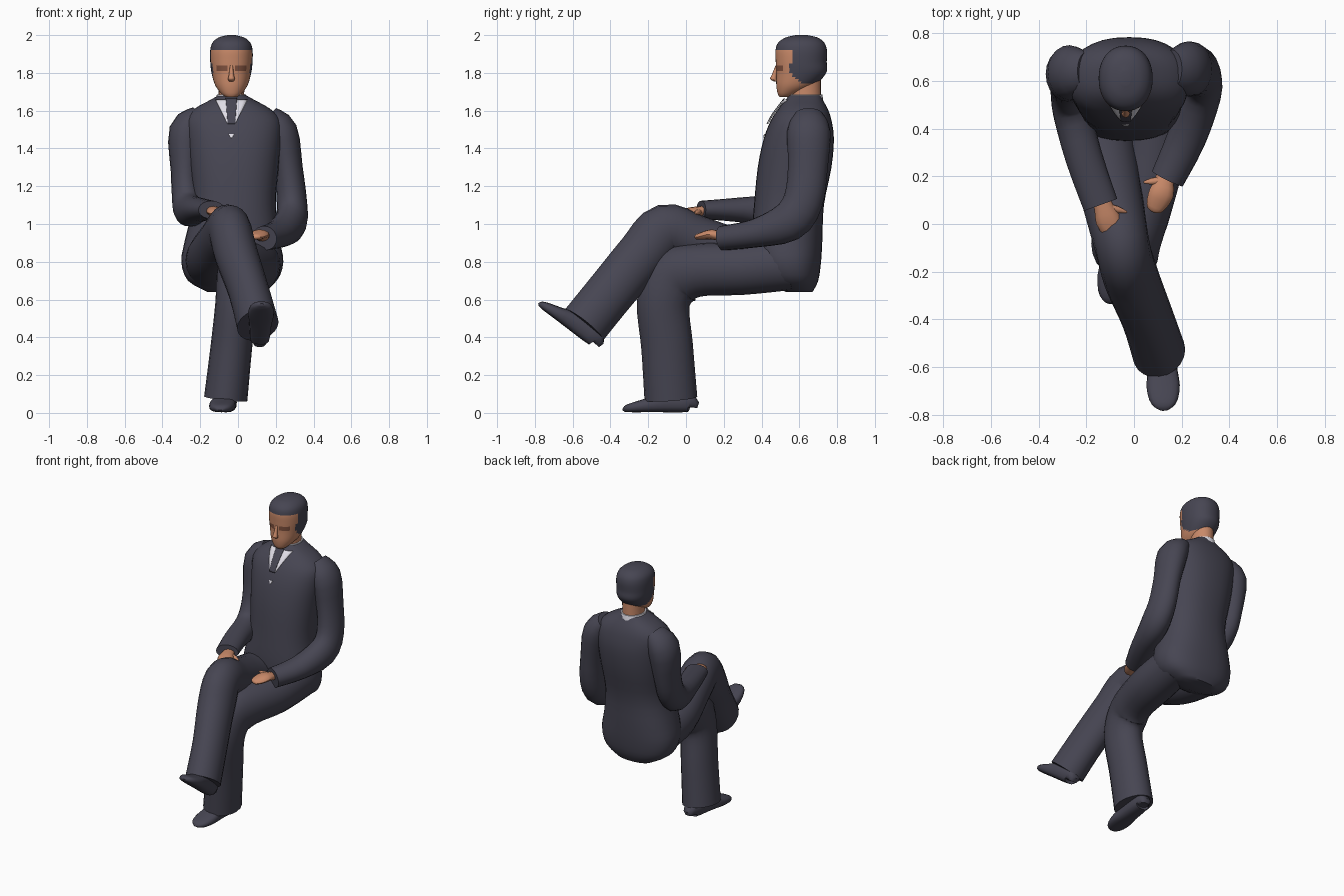
import bpy, bmesh, math
from mathutils import Vector
from mathutils.bvhtree import BVHTree

if "Cube" in bpy.data.objects:
    bpy.data.objects.remove(bpy.data.objects["Cube"])


def material(name, rgb):
    m = bpy.data.materials.new(name)
    m.diffuse_color = (*rgb, 1)
    m.use_nodes = True
    m.node_tree.nodes["Principled BSDF"].inputs["Base Color"].default_value = m.diffuse_color
    return m


SUIT = material("dark suit", (0.062, 0.06, 0.085))
SKIN = material("skin", (0.58, 0.25, 0.14))
WHITE = material("shirt white", (0.75, 0.73, 0.8))
BROWN = material("eye brown", (0.22, 0.085, 0.05))


def finish(name, bm, mats, angle=50):
    bmesh.ops.recalc_face_normals(bm, faces=bm.faces[:])
    me = bpy.data.meshes.new(name)
    bm.to_mesh(me)
    bm.free()
    for m in mats:
        me.materials.append(m)
    for p in me.polygons:
        p.use_smooth = True
    me.set_sharp_from_angle(angle=math.radians(angle))
    ob = bpy.data.objects.new(name, me)
    bpy.context.collection.objects.link(ob)
    return ob


def smooth_path(pts, steps):
    """Catmull-Rom through tuples of x, y, z, half width, half depth."""
    out = []
    for i in range(len(pts) - 1):
        a, b, c, d = (pts[max(i - 1, 0)], pts[i], pts[i + 1],
                      pts[min(i + 2, len(pts) - 1)])
        for s in range(steps):
            t = s / steps
            out.append([0.5 * (2 * q + (r - p) * t + (2 * p - 5 * q + 4 * r - w) * t * t
                               + (3 * q - p - 3 * r + w) * t ** 3)
                        for p, q, r, w in zip(a, b, c, d)])
    return out + [list(pts[-1])]


def loft(name, pts, mats, n=20, steps=3, level=False, power=1.0, rule=None):
    """Closed skin over elliptical rings; level keeps every ring horizontal."""
    path = smooth_path(pts, steps)
    bm = bmesh.new()
    rings = []
    for i, p in enumerate(path):
        c = Vector(p[:3])
        t = Vector(path[min(i + 1, len(path) - 1)][:3]) - Vector(path[max(i - 1, 0)][:3])
        t = Vector((0, 0, 1)) if level else t.normalized()
        u = Vector((1, 0, 0))
        u = (u - t * u.dot(t)).normalized()
        v = t.cross(u)
        ring = []
        for k in range(n):
            a = 2 * math.pi * k / n
            cs, sn = math.cos(a), math.sin(a)
            cs = math.copysign(abs(cs) ** power, cs)
            sn = math.copysign(abs(sn) ** power, sn)
            ring.append(bm.verts.new(c + u * cs * p[3] + v * sn * p[4]))
        rings.append(ring)
    for r, s in zip(rings, rings[1:]):
        for k in range(n):
            bm.faces.new((r[k], r[(k + 1) % n], s[(k + 1) % n], s[k]))
    bm.faces.new(rings[0])
    bm.faces.new(rings[-1])
    if rule:
        for f in bm.faces:
            f.material_index = rule(f.calc_center_median())
    return finish(name, bm, mats)


# Jacket body
jacket = loft("jacket", [
    (-.03, .60, .64, .13, .07), (-.03, .56, .70, .235, .14), (-.03, .54, .80, .27, .175),
    (-.03, .535, .92, .25, .187), (-.02, .545, 1.10, .22, .185), (-.02, .575, 1.30, .235, .195),
    (-.02, .597, 1.45, .25, .186), (-.025, .61, 1.55, .25, .16), (-.03, .62, 1.61, .20, .13),
    (-.03, .625, 1.655, .12, .10), (-.03, .63, 1.68, .075, .085)],
    [SUIT], n=32, level=True, power=.85)

# Sleeves
loft("right_sleeve", [
    (-.20, .64, 1.57, .06, .08), (-.27, .635, 1.49, .095, .115), (-.28, .605, 1.28, .076, .105),
    (-.275, .56, 1.15, .075, .10), (-.26, .47, 1.075, .08, .09),
    (-.21, .28, 1.075, .078, .065), (-.14, .08, 1.075, .074, .048)], [SUIT])
loft("left_sleeve", [
    (.16, .65, 1.57, .06, .08), (.225, .65, 1.49, .09, .115), (.265, .645, 1.30, .077, .105),
    (.285, .62, 1.12, .08, .105), (.28, .54, 1.01, .085, .105),
    (.22, .36, .95, .082, .075), (.14, .19, .925, .072, .065)], [SUIT])

# Trouser legs: one crossed over, one planted
loft("crossed_leg", [
    (-.15, .55, .79, .13, .13), (-.13, .30, .83, .14, .135), (-.08, .05, .92, .125, .128),
    (-.045, -.11, .965, .115, .14), (-.01, -.23, .84, .115, .135),
    (.055, -.39, .65, .108, .13), (.105, -.54, .465, .112, .13)], [SUIT], steps=4)
loft("planted_leg", [
    (.10, .55, .79, .13, .14), (.075, .30, .765, .14, .14), (.03, .06, .755, .125, .14),
    (.0, -.06, .71, .115, .16), (-.01, -.12, .58, .11, .14),
    (-.035, -.10, .35, .11, .137), (-.065, -.08, .075, .115, .14)], [SUIT], steps=4)


# Shoes, laid out from heel to toe along the sole
def shoe(name, heel, toe, up):
    heel, toe, up = Vector(heel), Vector(toe), Vector(up).normalized()
    pts = []
    for t, h, w in ((0, .05, .03), (.03, .10, .05), (.3, .11, .058), (.5, .095, .062),
                    (.7, .07, .07), (.88, .05, .06), (.97, .035, .04), (1, .015, .015)):
        pts.append((*(heel.lerp(toe, t) + up * h / 2), w, h / 2))
    loft(name, pts, [SUIT], n=16, steps=2, power=.75)


shoe("planted_shoe", (-.055, .035, .003), (-.095, -.33, .003), (0, 0, 1))
shoe("crossed_shoe", (.115, -.495, .345), (.125, -.785, .565), (0, .6, .8))


# Hands with thumbs
def hand(side, wrist, palm, tip, thumb):
    w, p, t, th = Vector(wrist), Vector(palm), Vector(tip), Vector(thumb)
    loft(side + "_hand", [(*w, .035, .024), (*w.lerp(p, .5), .042, .026), (*p, .052, .026),
                          (*p.lerp(t, .55), .045, .02), (*p.lerp(t, .9), .03, .014),
                          (*t, .008, .005)], [SKIN], n=12, steps=2)
    b = w.lerp(p, .4)
    loft(side + "_thumb", [(*b, .02, .018), (*b.lerp(th, .6), .016, .014),
                           (*th, .004, .004)], [SKIN], n=8, steps=2)


hand("right", (-.14, .11, 1.072), (-.11, .02, 1.062), (-.075, -.06, 1.05), (-.03, .05, 1.055))
hand("left", (.135, .22, .93), (.115, .13, .945), (.08, .05, .93), (.04, .175, .95))


# Head, with hair and eyes chosen by position
def head_rule(c):
    x = abs(c.x + .035)
    if c.z > 1.922 or (c.z > 1.74 + max(0, .62 - c.y) * .9 and c.y > .555):
        return 1
    return 2 if c.y < .53 and 1.813 < c.z < 1.838 and .028 < x < .08 else 0


loft("head", [
    (-.035, .525, 1.672, .03, .03), (-.035, .54, 1.692, .055, .055),
    (-.035, .58, 1.735, .086, .102), (-.035, .61, 1.80, .105, .132),
    (-.035, .61, 1.86, .112, .135), (-.035, .61, 1.92, .112, .136),
    (-.035, .61, 1.96, .10, .122), (-.035, .612, 1.987, .068, .085),
    (-.035, .612, 2.0, .02, .03)], [SKIN, SUIT, BROWN], n=40, steps=6, level=True,
    power=.92, rule=head_rule)
loft("nose", [(-.035, .482, 1.84, .008, .008), (-.035, .468, 1.79, .013, .014),
              (-.035, .463, 1.768, .018, .018), (-.035, .475, 1.755, .012, .01)],
     [SKIN], n=8, level=True)
loft("neck", [(-.035, .63, 1.62, .072, .085), (-.035, .632, 1.69, .068, .083),
              (-.035, .63, 1.78, .07, .085)], [SKIN], level=True)
loft("shirt_collar", [(-.035, .63, 1.645, .088, .098), (-.035, .632, 1.685, .077, .09)],
     [WHITE], n=24, level=True)

# Shirt front and tie, wrapped onto the chest
tree = BVHTree.FromPolygons([v.co for v in jacket.data.vertices],
                            [p.vertices for p in jacket.data.polygons])


def chest_plate(name, rows, mat, lift, cols=8):
    bm = bmesh.new()
    last = None
    for i in range(13):
        t = i / 12
        z = rows[0][0] + (rows[1][0] - rows[0][0]) * t
        half = rows[0][1] + (rows[1][1] - rows[0][1]) * t
        line = []
        for k in range(cols + 1):
            x = -.035 + half * (2 * k / cols - 1)
            hit = tree.ray_cast(Vector((x, -1, z)), Vector((0, 1, 0)))[0]
            y = hit.y if hit else .6
            line.append(bm.verts.new((x, y - lift, z + lift * .5)))
        if last:
            for k in range(cols):
                bm.faces.new((last[k], last[k + 1], line[k + 1], line[k]))
        last = line
    ob = finish(name, bm, [mat])
    mod = ob.modifiers.new("thickness", "SOLIDIFY")
    mod.thickness = .003
    mod.offset = 0


chest_plate("shirt_front", ((1.655, .085), (1.53, .022)), WHITE, .005)
chest_plate("tie", ((1.66, .03), (1.525, .02)), SUIT, .010)
chest_plate("shirt_button_gap", ((1.475, .016), (1.455, .004)), WHITE, .004)
